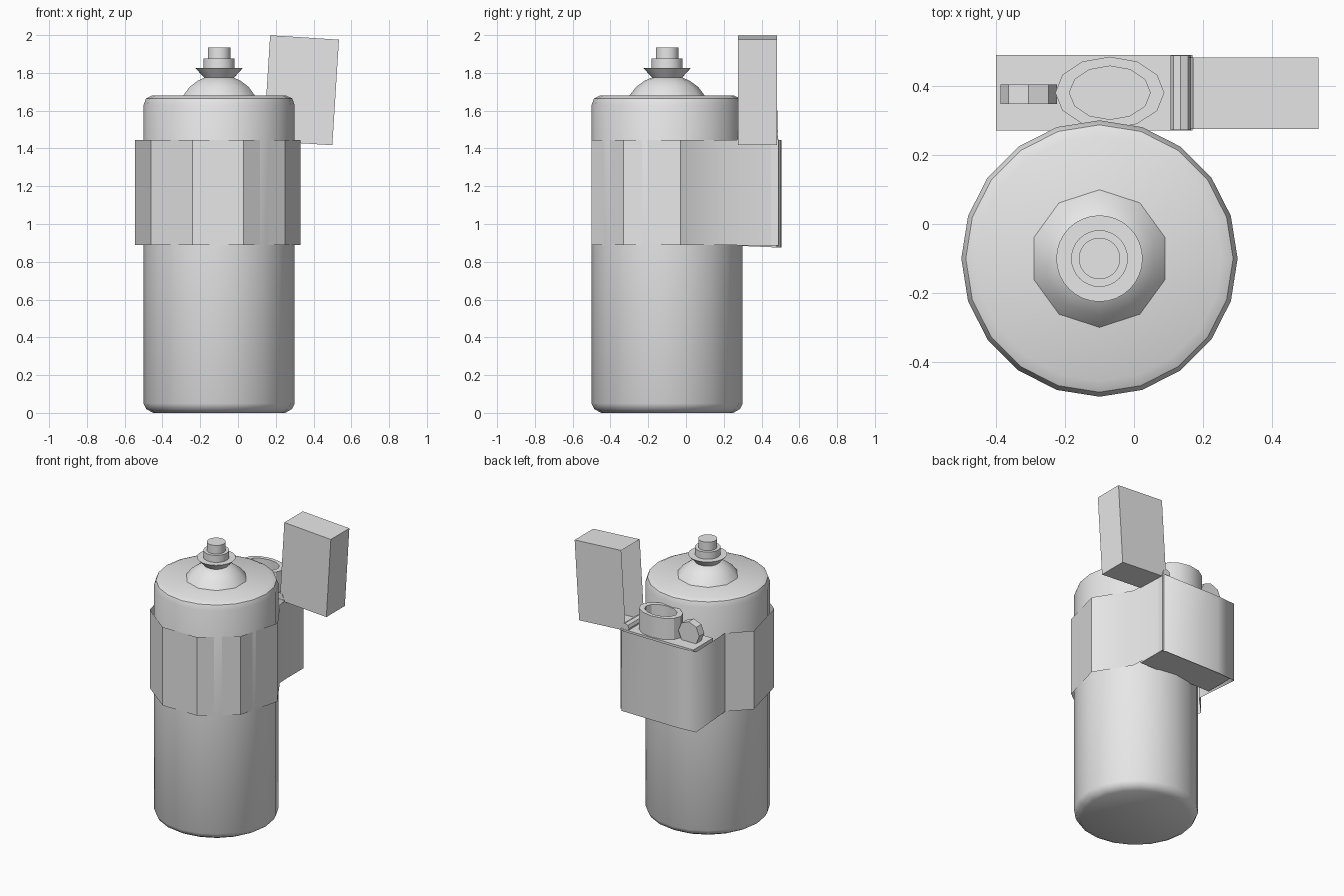
import bpy, bmesh, math
from mathutils import Matrix, Vector

cube = bpy.data.objects.get("Cube")
if cube:
    bpy.data.objects.remove(cube, do_unlink=True)

grey = bpy.data.materials.new("plain grey")
grey.use_nodes = True
COLOUR = (0.8, 0.8, 0.8, 1)
grey.diffuse_color = COLOUR
grey.node_tree.nodes["Principled BSDF"].inputs["Base Color"].default_value = COLOUR

AXIS = Vector((-0.1, -0.1, 0))


def finish(name, bm, angle=None, normals=True):
    if normals:
        bmesh.ops.recalc_face_normals(bm, faces=bm.faces)
    mesh = bpy.data.meshes.new(name)
    bm.to_mesh(mesh)
    bm.free()
    mesh.materials.append(grey)
    obj = bpy.data.objects.new(name, mesh)
    bpy.context.collection.objects.link(obj)
    if angle:
        bpy.ops.object.select_all(action='DESELECT')
        obj.select_set(True)
        bpy.context.view_layer.objects.active = obj
        bpy.ops.object.shade_smooth_by_angle(angle=math.radians(angle))
    return obj


def lathe(name, profile, sides, centre=AXIS, scale_y=1, angle=40, closed=False):
    """Spin (radius, z) points round a vertical axis, one vertex facing the front."""
    bm = bmesh.new()
    rings = []
    for r, z in profile:
        ring = []
        for i in range(sides):
            a = 2 * math.pi * i / sides - math.pi / 2
            ring.append(bm.verts.new(centre + Vector((r * math.cos(a), r * scale_y * math.sin(a), z))))
        rings.append(ring)
    pairs = list(zip(rings, rings[1:]))
    if closed:
        pairs.append((rings[-1], rings[0]))
    else:
        bm.faces.new(rings[0])
        bm.faces.new(rings[-1])
    for low, high in pairs:
        for i in range(sides):
            j = (i + 1) % sides
            bm.faces.new((low[i], low[j], high[j], high[i]))
    return finish(name, bm, angle)


def box(bm, lo, hi):
    lo, hi = Vector(lo), Vector(hi)
    geo = bmesh.ops.create_cube(bm, size=1)
    bmesh.ops.scale(bm, vec=hi - lo, verts=geo["verts"])
    bmesh.ops.translate(bm, vec=(lo + hi) / 2, verts=geo["verts"])


def cross_cylinder(name, centre, radius, length, sides):
    """Cylinder lying along y."""
    bm = bmesh.new()
    turn = Matrix.Translation(centre) @ Matrix.Rotation(math.pi / 2, 4, 'X')
    bmesh.ops.create_cone(bm, cap_ends=True, segments=sides, radius1=radius,
                          radius2=radius, depth=length, matrix=turn)
    return finish(name, bm)


# Spray can
lathe("can_body", [(0.35, 0), (0.385, 0.02), (0.4, 0.05), (0.4, 1.63),
                   (0.387, 1.665), (0.355, 1.68)], 20)
lathe("can_dome", [(0.203, 1.675), (0.165, 1.725), (0.12, 1.758), (0.07, 1.78)], 10)
lathe("valve_cup", [(0.075, 1.77), (0.125, 1.825)], 32)
lathe("nozzle_base", [(0.082, 1.82), (0.082, 1.875)], 32)
lathe("nozzle_button", [(0.06, 1.87), (0.06, 1.935)], 32)

# Strap wrapped round the can and the lighter: (x, y, crisp fold)
outline = [(-0.545, 0.02, 1), (-0.46, -0.33, 1), (-0.24, -0.5, 1), (0.03, -0.5, 1),
           (0.25, -0.33, 1), (0.33, -0.03, 1), (0.18, 0.21, 0), (0.17, 0.45, 0),
           (0.155, 0.5, 0), (-0.28, 0.505, 0), (-0.425, 0.495, 0), (-0.415, 0.155, 1)]
bm = bmesh.new()
columns = []
for x, y, crisp in outline:
    bottom = 0.875 if y > 0.48 else 0.89
    column = [bm.verts.new((x, y, z)) for z in (bottom, 1.445)]
    bm.edges.new(column).smooth = not crisp
    columns.append(column)
for a, b in zip(columns, columns[1:] + columns[:1]):
    bm.faces.new((a[0], b[0], b[1], a[1])).smooth = True
finish("strap", bm, normals=False)

# Lighter case
bm = bmesh.new()
box(bm, (-0.4, 0.27, 0.885), (0.17, 0.49, 1.45))
finish("lighter_case", bm)

# Lighter lid: hollow, swung open, mouth towards -x
bm = bmesh.new()
box(bm, (0, 0.275, 0), (0.365, 0.482, 0.56))
mouth = min(bm.faces, key=lambda f: f.calc_center_median().x)
bmesh.ops.inset_region(bm, faces=[mouth], thickness=0.015)
bmesh.ops.translate(bm, vec=(0.34, 0, 0), verts=mouth.verts)
bmesh.ops.transform(bm, verts=bm.verts,
                    matrix=Matrix.Translation((0.135, 0, 1.44)) @ Matrix.Rotation(math.radians(3.6), 4, 'Y'))
finish("lighter_lid", bm)

# Hinge, wind guard and spark wheel
cross_cylinder("lid_hinge", (0.135, 0.38, 1.465), 0.03, 0.215, 8)
lathe("wind_guard", [(0.158, 1.44), (0.158, 1.6), (0.117, 1.6), (0.117, 1.46)], 12,
      centre=Vector((-0.07, 0.38, 0)), scale_y=0.66, angle=25, closed=True)
cross_cylinder("spark_wheel", (-0.305, 0.376, 1.51), 0.082, 0.057, 8)
